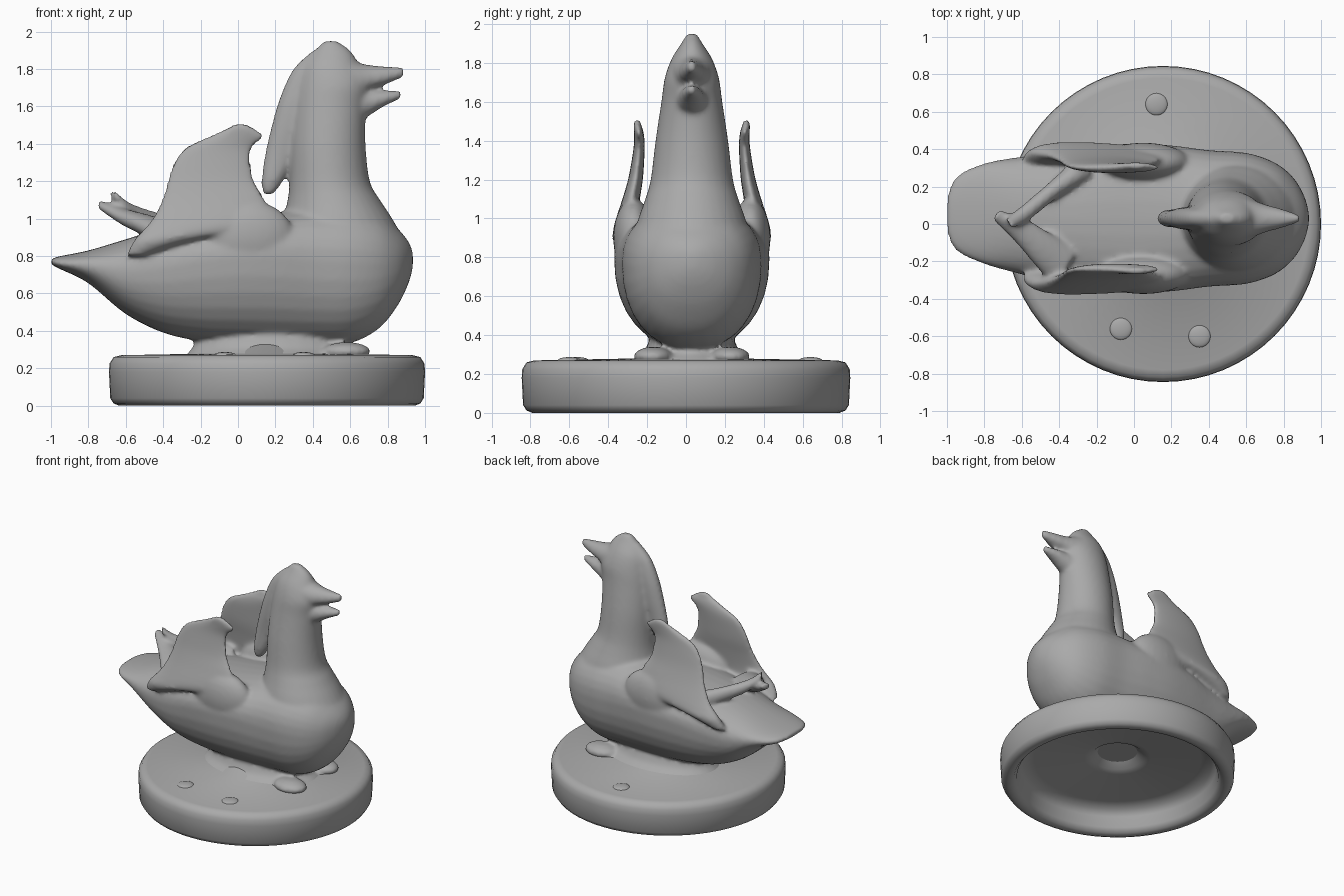
import bpy, bmesh, math
from mathutils import Vector as V

cube = bpy.data.objects.get("Cube")
if cube:
    bpy.data.objects.remove(cube, do_unlink=True)

GREY = (0.4, 0.4, 0.4, 1)
mat = bpy.data.materials.new("plain grey")
mat.use_nodes = True
mat.diffuse_color = GREY
mat.node_tree.nodes["Principled BSDF"].inputs["Base Color"].default_value = GREY

MID_Y = 0.03      # the bird sits slightly off the plinth's centre line
BASE_X = 0.155


def finish(bm, name):
    bmesh.ops.recalc_face_normals(bm, faces=bm.faces[:])
    mesh = bpy.data.meshes.new(name)
    bm.to_mesh(mesh)
    bm.free()
    mesh.materials.append(mat)
    ob = bpy.data.objects.new(name, mesh)
    bpy.context.collection.objects.link(ob)
    return ob


def spline(a, b, c, d, t):
    return b + (c - a) * (t / 2) + (a * 2 - b * 5 + c * 4 - d) * (t * t / 2) \
        + (b * 3 - a - c * 3 + d) * (t ** 3 / 2)


def loft(bm, rings, power=1.0, sides=32, steps=5):
    """Skin smooth oval rings: centre, side axis, upper axis, lower axis."""
    n = len(rings)
    dense = []
    for i in range(n - 1):
        four = [rings[max(0, min(n - 1, i + k))] for k in (-1, 0, 1, 2)]
        for s in range(steps):
            dense.append([spline(*q, s / steps) for q in zip(*four)])
    dense.append(rings[-1])
    loops = []
    for c, u, up, low in dense:
        loop = []
        for k in range(sides):
            a = 2 * math.pi * k / sides
            co, si = (math.copysign(abs(f) ** power, f) for f in (math.cos(a), math.sin(a)))
            loop.append(bm.verts.new(c + u * co + (up if si > 0 else low) * si))
        loops.append(loop)
    for p, q in zip(loops, loops[1:]):
        for k in range(sides):
            j = (k + 1) % sides
            bm.faces.new((p[k], p[j], q[j], q[k]))
    bm.faces.new(loops[0][::-1])
    bm.faces.new(loops[-1])


def along_x(x, half, low, mid, top, y=MID_Y):
    return (V((x, y, mid)), V((0, half, 0)), V((0, 0, top - mid)), V((0, 0, mid - low)))


def along_z(z, x0, x1, half, y=MID_Y):
    d = V((0, half, 0))
    return (V(((x0 + x1) / 2, y, z)), V(((x1 - x0) / 2, 0, 0)), d, d)


def blob(bm, centre, radii):
    made = bmesh.ops.create_uvsphere(bm, u_segments=24, v_segments=14, radius=1)["verts"]
    bmesh.ops.scale(bm, vec=radii, verts=made)
    bmesh.ops.translate(bm, vec=centre, verts=made)


bird = bmesh.new()

# Boat-shaped body with a flat tail
loft(bird, [along_x(*r) for r in (
    (-1.0, .1, .755, .77, .785, .05), (-.95, .2, .73, .76, .80, .055),
    (-.8, .27, .655, .75, .83, .055), (-.6, .315, .49, .72, .89, .045),
    (-.4, .355, .39, .74, .95), (-.2, .385, .345, .78, .98),
    (0, .4, .33, .8, 1.0), (.2, .39, .325, .8, 1.03), (.4, .365, .325, .78, 1.07),
    (.6, .35, .335, .77, 1.07), (.75, .3, .41, .76, 1.03), (.85, .22, .53, .76, .95),
    (.91, .12, .65, .77, .88), (.935, .03, .74, .78, .82))], power=.9)

# Neck and pointed head
loft(bird, [along_z(*r) for r in (
    (.75, .15, .9, .31), (.9, .2, .875, .3), (1.0, .24, .825, .275), (1.1, .265, .76, .24),
    (1.2, .275, .705, .212), (1.4, .28, .682, .187), (1.6, .3, .685, .157),
    (1.72, .32, .7, .14), (1.82, .35, .65, .105), (1.9, .41, .6, .055),
    (1.95, .46, .53, .025))])

# Crest hanging down behind the neck
loft(bird, [along_z(*r) for r in (
    (1.13, .135, .19, .025), (1.2, .125, .24, .045), (1.35, .145, .32, .05),
    (1.5, .18, .38, .06), (1.65, .225, .4, .06), (1.8, .295, .45, .05),
    (1.9, .4, .55, .04))])

# Open beak
loft(bird, [along_x(*r) for r in (
    (.55, .12, 1.66, 1.76, 1.87), (.66, .09, 1.67, 1.74, 1.83), (.72, .07, 1.695, 1.745, 1.82),
    (.78, .055, 1.715, 1.755, 1.815), (.885, .02, 1.755, 1.78, 1.81))])
loft(bird, [along_x(*r) for r in (
    (.6, .1, 1.5, 1.6, 1.7), (.7, .07, 1.55, 1.62, 1.685),
    (.78, .052, 1.6, 1.64, 1.685), (.87, .02, 1.64, 1.66, 1.685))])

# Raised wings, with shoulders that swell out of the body
for side in (-1, 1):
    loft(bird, [along_z(z, x0, x1, t, MID_Y + side * y) for z, x0, x1, y, t in (
        (.8, -.6, -.5, .32, .04), (.88, -.56, -.25, .345, .06), (.94, -.51, .06, .345, .06),
        (1.0, -.46, .15, .335, .055), (1.1, -.41, .145, .312, .045), (1.2, -.38, .09, .29, .038),
        (1.3, -.345, .07, .277, .032), (1.38, -.285, .08, .27, .028),
        (1.44, -.16, .14, .272, .025), (1.48, -.07, .095, .28, .02),
        (1.51, -.02, .04, .28, .015))])
    blob(bird, (.05, MID_Y + side * .3, .9), (.25, .105, .2))
    # Toes spreading on the plinth
    blob(bird, (.58, MID_Y + side * .2, .29), (.13, .1, .05))

# Two crossed feathers on the back: a thin ridge and a broad flap
for path, across, widths, heights in (
        (((-.25, .31, .9), (-.42, .19, .97), (-.58, .06, 1.04), (-.67, .0, 1.13)),
         V((.5, -.8, 0)), (.08, .05, .045, .035), (.09, .06, .045, .025)),
        (((-.36, -.24, .9), (-.48, -.14, .96), (-.61, -.03, 1.01), (-.74, .05, 1.075)),
         V((.5, .8, 0)), (.13, .1, .07, .035), (.08, .06, .045, .025))):
    loft(bird, [(V(p), across * w, V((0, 0, h)), V((0, 0, h)))
                for p, w, h in zip(path, widths, heights)])

# Flared foot joining the bird to the plinth
loft(bird, [along_z(*r) for r in (
    (.25, -.3, .68, .33), (.28, -.27, .64, .29), (.31, -.245, .6, .25),
    (.36, -.22, .57, .225), (.42, -.18, .54, .2))])

bird_ob = finish(bird, "bird")
remesh = bird_ob.modifiers.new("blend", 'REMESH')
remesh.mode = 'VOXEL'
remesh.voxel_size = 0.014
remesh.use_smooth_shade = True
soft = bird_ob.modifiers.new("soften", 'SMOOTH')
soft.factor = 0.5
soft.iterations = 9

# Hollow round plinth, turned from a profile
profile = ((0, .34), (.2, .335), (.27, .28), (.78, .27), (.82, .26), (.842, .225), (.845, .18),
           (.838, .04), (.82, .012), (.79, 0), (.75, .008), (.725, .04), (.71, .12),
           (.68, .165), (.6, .185), (.24, .2), (.19, .213), (.13, .26), (.06, .305), (0, .32))
SEG = 64
base = bmesh.new()
loops = []
for r, z in profile:
    if r == 0:
        loops.append([base.verts.new((BASE_X, 0, z))] * SEG)
    else:
        loops.append([base.verts.new((BASE_X + r * math.cos(2 * math.pi * k / SEG),
                                      r * math.sin(2 * math.pi * k / SEG), z))
                      for k in range(SEG)])
for p, q in zip(loops, loops[1:]):
    for k in range(SEG):
        j = (k + 1) % SEG
        base.faces.new(list(dict.fromkeys((p[k], p[j], q[j], q[k]))))
base_ob = finish(base, "plinth")

# Small low lumps on the plinth top
lumps = bmesh.new()
for x, y in ((-.07, -.56), (.35, -.6), (.12, .64)):
    blob(lumps, (x, y, .27), (.06, .06, .017))
lump_ob = finish(lumps, "plinth_lumps")

for ob in (base_ob, lump_ob):
    bpy.ops.object.select_all(action='DESELECT')
    ob.select_set(True)
    bpy.context.view_layer.objects.active = ob
    bpy.ops.object.shade_smooth_by_angle(angle=math.radians(50))
